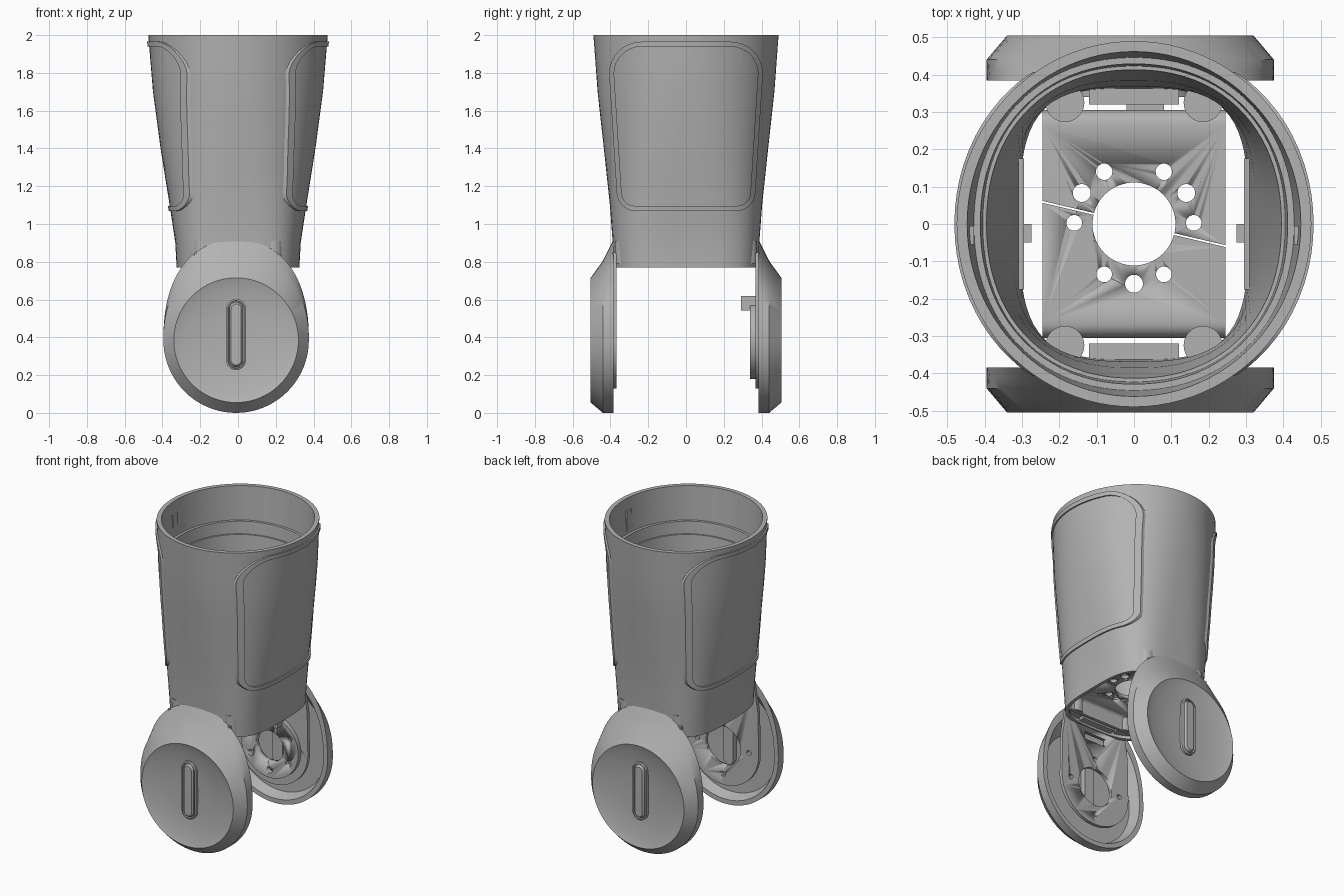
import bpy, bmesh, math
from mathutils import Matrix

if "Cube" in bpy.data.objects:
    bpy.data.objects.remove(bpy.data.objects["Cube"])

grey = bpy.data.materials.new("plain grey")
grey.diffuse_color = (0.45, 0.45, 0.45, 1)
grey.use_nodes = True
grey.node_tree.nodes["Principled BSDF"].inputs["Base Color"].default_value = grey.diffuse_color
CX, CZ = -0.01, 0.385          # joint axis


def finish(name, bm):
    bmesh.ops.recalc_face_normals(bm, faces=bm.faces)
    me = bpy.data.meshes.new(name)
    bm.to_mesh(me)
    bm.free()
    ob = bpy.data.objects.new(name, me)
    bpy.context.collection.objects.link(ob)
    me.materials.append(grey)
    bpy.ops.object.select_all(action='DESELECT')
    ob.select_set(True)
    bpy.context.view_layer.objects.active = ob
    bpy.ops.object.shade_smooth_by_angle(angle=math.radians(30))
    return ob


def loft(name, rings, cyclic=False):
    """Skin closed rings; cap the ends, or join last ring to first."""
    bm = bmesh.new()
    vs = [[bm.verts.new(p) for p in r] for r in rings]
    n = len(vs[0])
    pairs = list(zip(vs, vs[1:])) + ([(vs[-1], vs[0])] if cyclic else [])
    for a, b in pairs:
        for i in range(n):
            j = (i + 1) % n
            bm.faces.new((a[i], a[j], b[j], b[i]))
    if not cyclic:
        bm.faces.new(vs[0])
        bm.faces.new(vs[-1])
    return finish(name, bm)


def box(name, c, size, rot=0):
    bm = bmesh.new()
    m = Matrix.Translation(c) @ Matrix.Rotation(rot, 4, 'Z') @ Matrix.Diagonal((*size, 1))
    bmesh.ops.create_cube(bm, size=1, matrix=m)
    return finish(name, bm)


def cyl(name, c, r, depth, axis='Z', seg=32):
    bm = bmesh.new()
    m = Matrix.Translation(c)
    if axis == 'Y':
        m = m @ Matrix.Rotation(math.pi / 2, 4, 'X')
    bmesh.ops.create_cone(bm, cap_ends=True, segments=seg, radius1=r, radius2=r,
                          depth=depth, matrix=m)
    return finish(name, bm)


def cut(ob, cutters):
    for c in cutters:
        md = ob.modifiers.new("cut", 'BOOLEAN')
        md.operation, md.solver, md.object = 'DIFFERENCE', 'EXACT', c
        bpy.context.view_layer.objects.active = ob
        bpy.ops.object.modifier_apply(modifier=md.name)
        bpy.data.objects.remove(c)


# ---- sleeve: round at the top, squarer at the bottom: (z, rx, ry, power)
PROFILE = [(0.77, .325, .382, 3.5), (0.9, .332, .388, 3.5), (1.1, .362, .403, 3.0),
           (1.4, .41, .435, 2.5), (1.7, .45, .468, 2.2), (2.0, .475, .49, 2.0)]


def section(z):
    for a, b in zip(PROFILE, PROFILE[1:]):
        if z <= b[0] + 1e-6:
            t = (z - a[0]) / (b[0] - a[0])
            return [a[k] + (b[k] - a[k]) * t for k in (1, 2, 3)]
    return PROFILE[-1][1:]


def polar(t, a, b, n):
    c, s = math.cos(t), math.sin(t)
    r = ((abs(c) / a) ** n + (abs(s) / b) ** n) ** (-1 / n)
    return r * c, r * s


def sleeve_ring(z, inset):
    rx, ry, n = section(z)
    return [(*polar(2 * math.pi * i / 96, rx - inset, ry - inset, n), z) for i in range(96)]


outer = [sleeve_ring(z, 0) for z in (.77, .83, .9, 1, 1.1, 1.25, 1.4, 1.55, 1.7, 1.85, 2)]
inner = [sleeve_ring(z, d) for z, d in ((2, .028), (1.78, .028), (1.78, .045), (1.7, .045),
                                        (1.7, .055), (1.4, .05), (1.1, .035), (.9, .022), (.77, .02))]
loft("sleeve", outer + inner, cyclic=True)


# ---- raised frame around each side panel
def panel_loop(side, shrink, lift):
    pts = []
    z0, z1 = 1.07 + shrink, 1.965 - shrink
    corners = [(1, z1, .17, 0), (-1, z1, .17, 90), (-1, z0, .09, 180), (1, z0, .09, 270)]
    flat = []
    for sy, z, r, a0 in corners:
        r -= shrink
        zc = z - r if z == z1 else z + r
        for k in range(9):
            a = math.radians(a0 + k * 90 / 8)
            flat.append((sy, r, math.cos(a), zc + r * math.sin(a)))
    loop = []
    for sy, r, ca, z in flat:
        w = .362 + (.407 - .362) * min(1, max(0, (z - 1.1) / .6)) - shrink
        loop.append((sy * (w - r) + r * ca, z))
    for i, (y, z) in enumerate(loop):      # subdivide so the frame hugs the curve
        y2, z2 = loop[(i + 1) % len(loop)]
        steps = 12 if abs(y2 - y) + abs(z2 - z) > .1 else 1
        for k in range(steps):
            yy, zz = y + (y2 - y) * k / steps, z + (z2 - z) * k / steps
            rx, ry, n = section(zz)
            rx, ry = rx + lift, ry + lift
            x = rx * max(0, 1 - abs(yy / ry) ** n) ** (1 / n)
            pts.append((side * x, yy, zz))
    return pts


for side, label in ((1, "right"), (-1, "left")):
    loft(label + "_panel_frame", [panel_loop(side, s, l) for s, l in
         ((0, -.008), (0, .009), (.026, .009), (.026, -.008))], cyclic=True)
    # latch inside the rim, and inner rib with catch near the bottom
    box(label + "_latch", (side * .436, -.03, 1.86), (.014, .05, .13))
    box(label + "_rib", (side * .302, 0, .9), (.014, .35, .2))
    box(label + "_catch", (side * .287, -.025, .9), (.025, .05, .08))


# ---- joint pods
def pod_ring(s, r, top, y):
    pts = []
    for i in range(80):
        t = 2 * math.pi * i / 80
        up = math.sin(t) > 0
        x, z = polar(t, r, top if up else r, 2.3 if up and top > r + .01 else 2)
        pts.append((CX + x, s * y, CZ + z))
    return pts


def stadium(s, w, h, y):
    pts = []
    for i in range(32):
        t = 2 * math.pi * (i + .5) / 32
        pts.append((CX + w * math.cos(t), s * y,
                    .415 + w * math.sin(t) + math.copysign(h - w, math.sin(t))))
    return pts


for s, label in ((-1, "front"), (1, "back")):
    loft(label + "_pod", [pod_ring(s, r, top, y) for r, top, y in (
        (.02, .02, .472), (.14, .14, .475), (.28, .28, .488), (.33, .33, .505),
        (.385, .42, .44), (.385, .48, .41), (.385, .53, .385), (.355, .47, .385),
        (.33, .36, .45), (.02, .02, .455))])
    # grip bar in the dish, with a surrounding lip
    loft(label + "_grip_lip", [stadium(s, w, h, y) for w, h, y in (
        (.052, .188, .46), (.052, .188, .492), (.043, .179, .496), (.04, .176, .46))], cyclic=True)
    loft(label + "_grip_bar", [stadium(s, w, h, y) for w, h, y in (
        (.036, .172, .42), (.036, .172, .492), (.026, .162, .503))])
    # inner mounting plate with bore and screw holes
    edge = [(.255 * math.cos(math.pi + math.pi * k / 40), CZ + .255 * math.sin(math.pi + math.pi * k / 40))
            for k in range(41)] + [(.25, .66), (.22, .85), (-.22, .85), (-.25, .66)]
    plate = loft(label + "_plate", [[(CX + x, s * y, z) for x, z in edge] for y in (.368, .39)])
    holes = [cyl("bore", (CX, s * .38, CZ), .125, .1, 'Y', 48)]
    for k in range(4):
        a = k * math.pi / 2
        holes.append(cyl("screw", (CX + .185 * math.cos(a), s * .38, CZ + .185 * math.sin(a)),
                         .016, .1, 'Y', 16))
    if s < 0:
        holes.append(box("slot", (CX, s * .38, .71), (.16, .1, .05)))
    cut(plate, holes)
    # posts tying the bracket to the pod
    for x in (-.185, .185):
        cyl(label + "_post", (x, s * .325, .85), .052, .12)
    box(label + "_bridge", (0, s * .345, .80), (.24, .05, .03))

# bearing flange and stop block on the back pod only
flange = cyl("bearing_flange", (CX, .357, CZ), .205, .034, 'Y', 64)
cuts = [cyl("bore", (CX, .357, CZ), .1, .1, 'Y', 48)]
for k in range(6):
    a = math.radians(30 + 60 * k)
    cuts.append(cyl("screw", (CX + .155 * math.cos(a), .357, CZ + .155 * math.sin(a)), .02, .1, 'Y', 16))
cut(flange, cuts)
box("stop_block", (.03, .335, .58), (.1, .09, .075))

# ---- bent mounting bracket across the sleeve
def bend(r, sy, z0=.86):
    c = .265
    return [(sy * (c + r * math.sin(a)), z0 + r * math.cos(a))
            for a in (math.pi / 2 * k / 8 for k in range(9))]


outside = [(-.305, .785)] + bend(.04, -1)[::-1] + bend(.04, 1) + [(.305, .785)]
inside = [(.285, .785)] + bend(.02, 1)[::-1] + bend(.02, -1) + [(-.285, .785)]
bracket = loft("bracket", [[(x, y, z) for y, z in outside + inside] for x in (-.245, .245)])
cuts = [cyl("centre", (0, 0, .89), .111, .1, 'Z', 64), cyl("bolt", (0, -.16, .89), .024, .1)]
for x, y, r in ((.08, .14, .022), (.14, .083, .024), (.16, .003, .021), (.08, -.135, .021)):
    cuts += [cyl("bolt", (sx * x, y, .89), r, .1) for sx in (-1, 1)]
for sx in (-1, 1):
    cuts.append(box("slit", (sx * .18, -sx * .044, .89), (.16, .005, .05), -.23))
cut(bracket, cuts)
